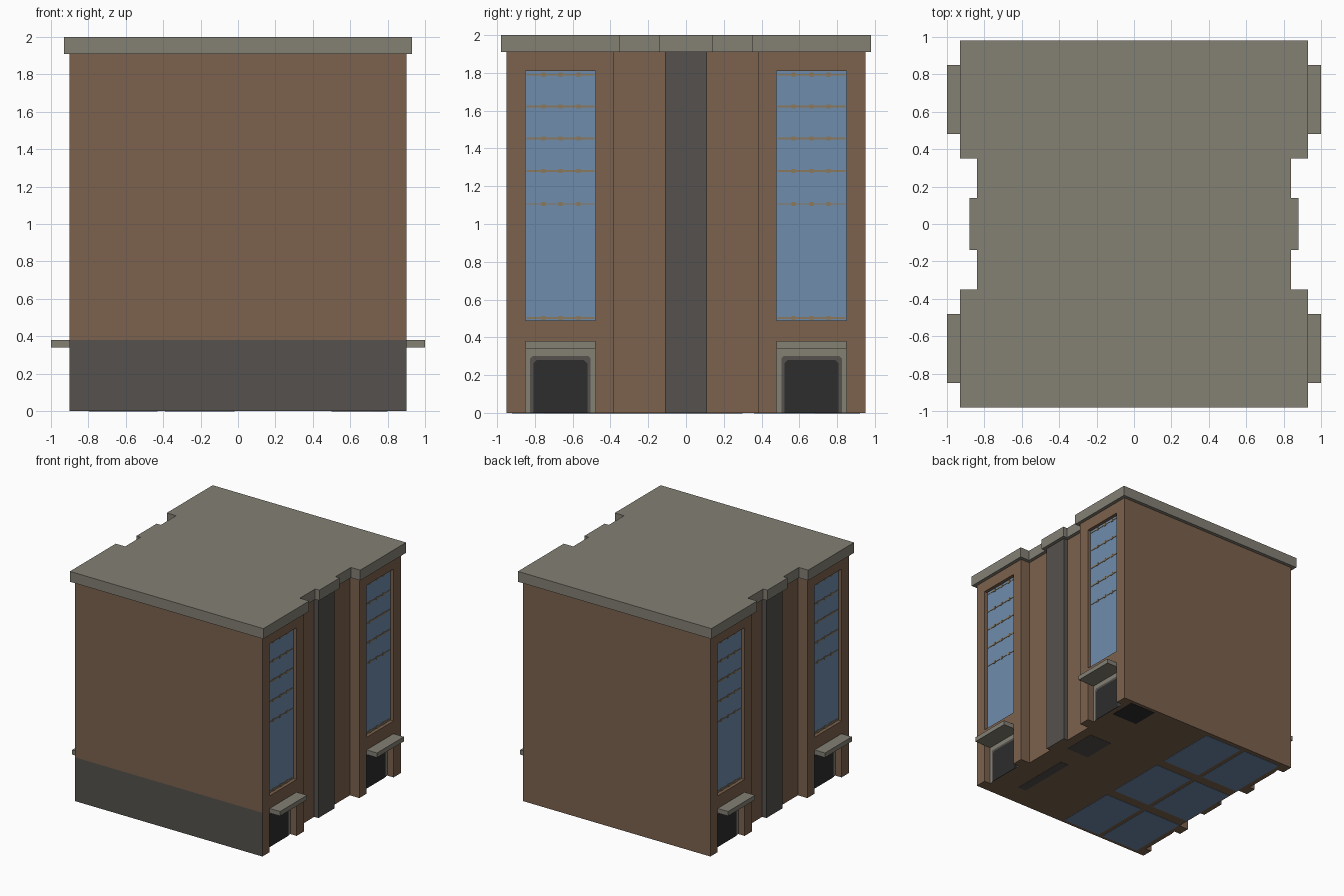
import bpy, bmesh

if "Cube" in bpy.data.objects:
    bpy.data.objects.remove(bpy.data.objects["Cube"])


def material(name, rgb):
    m = bpy.data.materials.new(name)
    lin = [((c / 255 + 0.055) / 1.055) ** 2.4 for c in rgb]
    m.diffuse_color = (*lin, 1)
    m.use_nodes = True
    m.node_tree.nodes["Principled BSDF"].inputs["Base Color"].default_value = m.diffuse_color
    return m


BROWN = material("brown_brick", (124, 98, 78))
STONE = material("grey_stone", (131, 128, 116))
DARK = material("dark_grey", (85, 81, 77))
GLASS = material("blue_glass", (112, 140, 172))
BLACK = material("door_black", (45, 45, 45))
TAN = material("tan_bar", (138, 120, 92))


def add_object(name, bm, mats):
    bmesh.ops.recalc_face_normals(bm, faces=bm.faces)
    me = bpy.data.meshes.new(name)
    bm.to_mesh(me)
    bm.free()
    for m in mats:
        me.materials.append(m)
    ob = bpy.data.objects.new(name, me)
    bpy.context.collection.objects.link(ob)
    return ob


def add_box(bm, x0, x1, y0, y1, z0, z1):
    vs = bmesh.ops.create_cube(bm, size=1)["verts"]
    for v in vs:
        v.co = (x1 if v.co.x > 0 else x0, y1 if v.co.y > 0 else y0,
                z1 if v.co.z > 0 else z0)


def side_boxes(name, mat, boxes):
    """Boxes given for the +x, +y bay, repeated in all four bays."""
    bm = bmesh.new()
    for sx in (1, -1):
        for sy in (1, -1):
            for x0, x1, y0, y1, z0, z1 in boxes:
                xs, ys = sorted((sx * x0, sx * x1)), sorted((sy * y0, sy * y1))
                add_box(bm, *xs, *ys, z0, z1)
    return add_object(name, bm, [mat])


def stepped_block(name, xs, ys, z0, z1, mats):
    """Extruded plan with a recess and a central pier on both sides."""
    (wide, recess, pier), (end, yr, yp) = xs, ys
    half = [(wide, -end), (wide, -yr), (recess, -yr), (recess, -yp), (pier, -yp),
            (pier, yp), (recess, yp), (recess, yr), (wide, yr), (wide, end)]
    plan = half + [(-x, -y) for x, y in half]
    bm = bmesh.new()
    face = bm.faces.new([bm.verts.new((x, y, z0)) for x, y in plan])
    ext = bmesh.ops.extrude_face_region(bm, geom=[face])["geom"]
    for v in ext:
        if isinstance(v, bmesh.types.BMVert):
            v.co.z = z1
    return add_object(name, bm, mats)


# Main block with window and door recesses cut out
body = stepped_block("building_body", (0.90, 0.81, 0.85), (0.95, 0.38, 0.11),
                     0, 1.91, [BROWN, DARK, GLASS, STONE])
cutter = side_boxes("recess_cutter", BROWN, [
    (0.87, 1.1, 0.48, 0.85, 0.49, 1.81),
    (0.84, 1.1, 0.48, 0.85, -0.1, 0.36)])
cutter.hide_render = True
mod = body.modifiers.new("recesses", "BOOLEAN")
mod.operation = "DIFFERENCE"
mod.solver = "EXACT"
mod.object = cutter
bpy.context.view_layer.update()
cut = bpy.data.meshes.new_from_object(
    body.evaluated_get(bpy.context.evaluated_depsgraph_get()))
body.modifiers.clear()
body.data = cut
bpy.data.objects.remove(cutter)
cut.materials.clear()
for m in (BROWN, DARK, GLASS, STONE):
    cut.materials.append(m)

# Colour the body by face position: dark plinth and piers, glass, door surrounds
bm = bmesh.new()
bm.from_mesh(cut)
front = [f for f in bm.faces if f.normal.y < -0.9 and f.calc_center_median().y < -0.94]
geom = front + list({e for f in front for e in f.edges}) + list({v for f in front for v in f.verts})
bmesh.ops.bisect_plane(bm, geom=geom, plane_co=(0, 0, 0.38), plane_no=(0, 0, 1))
bm.normal_update()
for f in bm.faces:
    c, n = f.calc_center_median(), f.normal
    f.material_index = 0
    if n.y < -0.9 and c.y < -0.94 and c.z < 0.38:
        f.material_index = 1
    elif abs(n.z) < 0.5 and abs(c.y) < 0.12 and abs(c.x) > 0.815:
        f.material_index = 1
    elif abs(n.x) > 0.9 and abs(abs(c.x) - 0.87) < 0.004:
        f.material_index = 2
    elif abs(n.x) > 0.9 and abs(abs(c.x) - 0.84) < 0.004:
        f.material_index = 3
bm.to_mesh(cut)
bm.free()

# Roof slab follows the plan with a small overhang
stepped_block("roof_slab", (0.93, 0.84, 0.88), (0.98, 0.35, 0.14), 1.91, 2.0, [STONE])

# Canopies over the doors
side_boxes("door_canopy", STONE, [(0.84, 1.0, 0.48, 0.85, 0.34, 0.38)])


# Door frames and leaves: thin plates with clipped upper corners
def door_plates(name, mat, x, y0, y1, z1, clip, thick):
    bm = bmesh.new()
    for sx in (1, -1):
        for sy in (1, -1):
            pts = [(y0, 0), (y1, 0), (y1, z1 - clip), (y1 - clip, z1),
                   (y0 + clip, z1), (y0, z1 - clip)]
            f = bm.faces.new([bm.verts.new((sx * x, sy * y, z)) for y, z in pts])
            ext = bmesh.ops.extrude_face_region(bm, geom=[f])["geom"]
            for v in ext:
                if isinstance(v, bmesh.types.BMVert):
                    v.co.x += sx * thick
    add_object(name, bm, [mat])


door_plates("door_frame", DARK, 0.84, 0.505, 0.825, 0.30, 0.012, 0.003)
door_plates("door_leaf", BLACK, 0.84, 0.522, 0.808, 0.28, 0.018, 0.006)

# Thin window bars with small studs
bars = []
for z, h in ((0.502, 0.006), (1.105, 0.003), (1.28, 0.006), (1.453, 0.006),
             (1.622, 0.005), (1.79, 0.004)):
    bars.append((0.87, 0.873, 0.485, 0.845, z - h, z + h))
    for y in (0.57, 0.665, 0.755):
        bars.append((0.87, 0.875, y - 0.011, y + 0.011, z - 0.011, z + 0.011))
side_boxes("window_bars", TAN, bars)


# Painted patches on the underside
def underside(name, mat, rects):
    bm = bmesh.new()
    for x0, x1, y0, y1 in rects:
        add_box(bm, x0, x1, y0, y1, -0.002, 0.001)
    add_object(name, bm, [mat])


underside("underside_panes", GLASS,
          [(x, x + 0.37, y, y + 0.55) for x in (-0.8, -0.39) for y in (-0.92, -0.28, 0.36)])
underside("underside_dark_patch", BLACK, [(0.55, 0.8, 0.68, 0.92)])
underside("underside_grey_patches", DARK,
          [(0.5, 0.72, 0.0, 0.3), (0.54, 0.62, -0.75, -0.2)])
